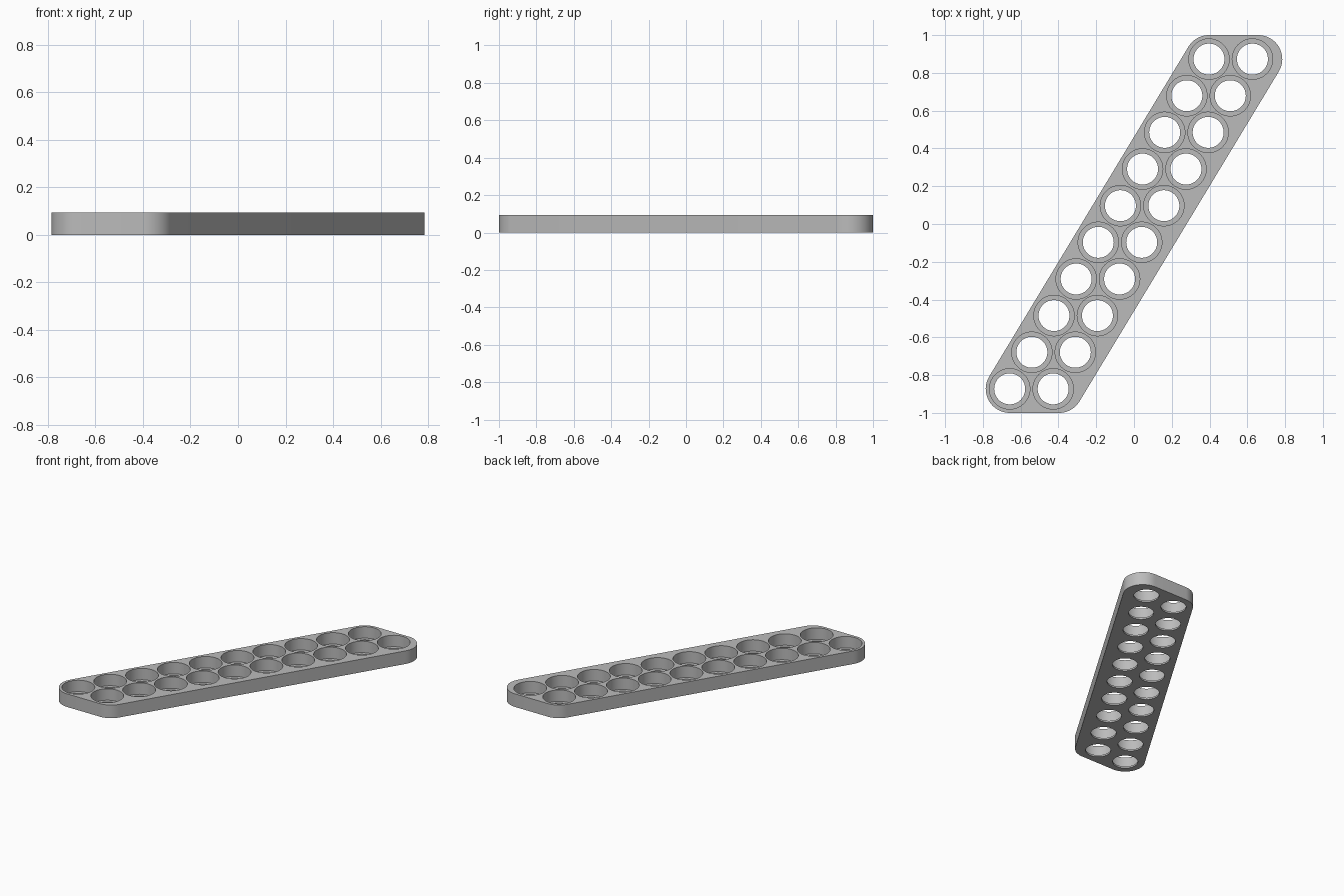
import bpy, bmesh, math
from mathutils import Vector

HEIGHT, LEDGE = 0.094, 0.012
CORNER_R, POCKET_R, HOLE_R = 0.127, 0.107, 0.082
ROWS, SIDES = 10, 64

cube = bpy.data.objects.get("Cube")
if cube:
    bpy.data.objects.remove(cube, do_unlink=True)

grey = bpy.data.materials.new("plain_grey")
grey.use_nodes = True
colour = (0.5, 0.5, 0.5, 1)
grey.diffuse_color = colour
grey.node_tree.nodes["Principled BSDF"].inputs["Base Color"].default_value = colour


def make_object(name, bm):
    bmesh.ops.recalc_face_normals(bm, faces=bm.faces)
    mesh = bpy.data.meshes.new(name)
    bm.to_mesh(mesh)
    bm.free()
    mesh.materials.append(grey)
    obj = bpy.data.objects.new(name, mesh)
    bpy.context.collection.objects.link(obj)
    return obj


def rounded_outline(corners, radius, steps=16):
    """Counter-clockwise polygon offset outward with round corners."""
    points = []
    for i, c in enumerate(corners):
        into, out = c - corners[i - 1], corners[(i + 1) % len(corners)] - c
        start = math.atan2(into.y, into.x) - math.pi / 2
        turn = (math.atan2(out.y, out.x) - math.atan2(into.y, into.x)) % math.tau
        for s in range(steps + 1):
            a = start + turn * s / steps
            points.append(c + radius * Vector((math.cos(a), math.sin(a))))
    return points


# Slanted plate with rounded corners
a, b = Vector((-0.658, -0.873)), Vector((-0.397, -0.873))
bm = bmesh.new()
base = bm.faces.new([bm.verts.new((p.x, p.y, 0))
                     for p in rounded_outline([a, b, -a, -b], CORNER_R)])
top = bmesh.ops.extrude_face_region(bm, geom=[base], use_keep_orig=True)["geom"]
bmesh.ops.translate(bm, vec=(0, 0, HEIGHT),
                    verts=[v for v in top if isinstance(v, bmesh.types.BMVert)])
plate = make_object("holder_plate", bm)

# Stepped pegs: wide pocket above, narrower through hole below
profile = [(HOLE_R, -0.05), (HOLE_R, LEDGE), (POCKET_R, LEDGE), (POCKET_R, HEIGHT + 0.05)]
bm = bmesh.new()
for row in range(ROWS):
    for col in range(2):
        centre = a.lerp(-b, row / (ROWS - 1)) + Vector((0.23 * col, 0))
        rings = [[bm.verts.new((centre.x + r * math.cos(math.tau * i / SIDES),
                                centre.y + r * math.sin(math.tau * i / SIDES), z))
                  for i in range(SIDES)] for r, z in profile]
        for low, high in zip(rings, rings[1:]):
            for i in range(SIDES):
                j = (i + 1) % SIDES
                bm.faces.new((low[i], low[j], high[j], high[i]))
        bm.faces.new(rings[0][::-1])
        bm.faces.new(rings[-1])
cutter = make_object("pocket_cutter", bm)
cutter.hide_render = True

# Cut the pockets and keep the result
bpy.ops.object.select_all(action="DESELECT")
plate.select_set(True)
bpy.context.view_layer.objects.active = plate
cut = plate.modifiers.new("pockets", "BOOLEAN")
cut.operation, cut.solver, cut.object = "DIFFERENCE", "EXACT", cutter
bpy.ops.object.modifier_apply(modifier=cut.name)
bpy.data.objects.remove(cutter, do_unlink=True)
bpy.ops.object.shade_smooth_by_angle(angle=math.radians(30))
